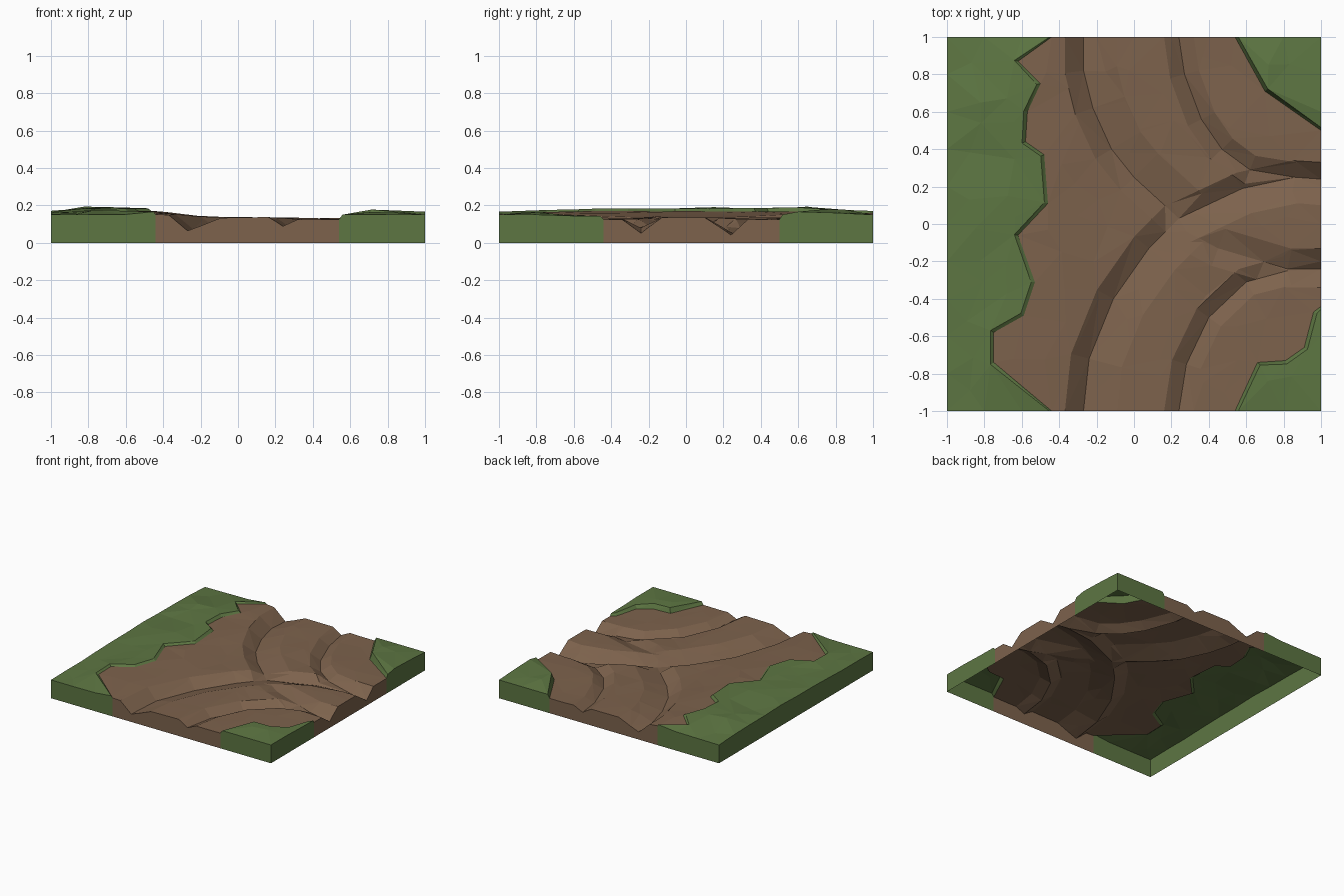
import bpy, bmesh, random
from mathutils import Vector, noise
from mathutils.geometry import delaunay_2d_cdt, intersect_point_line

if "Cube" in bpy.data.objects:
    bpy.data.objects.remove(bpy.data.objects["Cube"])

random.seed(4)
V = Vector

# Grass borders (grass lies on the side given by the sign: +1 left of travel)
GRASS = [
    ([(-.44, 1), (-.62, .87), (-.5, .75), (-.57, .6), (-.58, .44), (-.48, .37), (-.46, .11), (-.62, -.06),
      (-.53, -.31), (-.59, -.49), (-.75, -.58), (-.75, -.74), (-.44, -1)], -1, [(-1, -1), (-1, 1)]),
    ([(.54, 1), (.7, .71), (1, .5)], 1, [(1, 1)]),
    ([(.54, -1), (.66, -.74), (.81, -.73), (.91, -.66), (.96, -.47), (1, -.44)], -1, [(1, -1)]),
]
# Wheel ruts: centre line, start depth, end depth, width left, width right of travel
RUTS = [
    ([(-.27, 1), (-.27, .82), (-.22, .62), (-.12, .4), (0, .25), (.24, .03)], .08, .045, .18, .1),
    ([(-.27, -1), (-.24, -.72), (-.11, -.4), (.08, -.13), (.24, .03)], .08, .045, .1, .18),
    ([(.24, .03), (.58, .19), (.86, .25), (1, .24)], .05, .09, .09, .14),
    ([(.24, 1), (.27, .8), (.36, .56), (.47, .4), (.62, .29), (.86, .25)], .045, .05, .08, .08),
    ([(.24, -1), (.28, -.75), (.4, -.5), (.6, -.31), (.82, -.25)], .045, .05, .08, .08),
    ([(.28, -.04), (.45, -.13), (.82, -.24), (1, -.24)], 0, .08, .11, .1),
]
# Grass hills: x, y, height
HILLS = [(-1, -1, .15), (-.5, -1, .152), (-.75, -1, .15), (-.85, -.75, .16), (-1, -.7, .152), (-1, -.4, .16),
         (-.62, -.3, .182), (-.8, .1, .188), (-.55, .2, .185), (-1, .4, .165), (-1, 0, .165), (-.75, .6, .192),
         (-1, .75, .16), (-.75, 1, .152), (-1, 1, .15), (-.5, 1, .155), (.6, .98, .15), (.7, .8, .176),
         (.88, .6, .2), (1, .75, .16), (1, 1, .15), (.8, 1, .15), (1, .5, .15), (.6, -.97, .15),
         (.8, -1, .15), (.85, -.85, .165), (1, -.75, .15), (1, -1, .15), (1, -.5, .142)]
LIP = .02


def nearest(p, line):
    """Distance, side and parameter of p along a polyline."""
    best = (9, 1, 0)
    for i in range(len(line) - 1):
        a, b = V(line[i]), V(line[i + 1])
        q, t = intersect_point_line(p, a, b)
        t = min(1, max(0, t))
        off = p - a.lerp(b, t)
        if off.length < best[0] - 1e-6:
            d = b - a
            best = (off.length, 1 if d.x * (p.y - a.y) - d.y * (p.x - a.x) > 0 else -1, (i + t) / (len(line) - 1))
    return best


def offset(line, dist):
    """Parallel polyline to the left; ends on the tile edge stay there."""
    out = []
    for i, p in enumerate(line):
        d = (V(line[min(i + 1, len(line) - 1)]) - V(line[max(i - 1, 0)])).normalized()
        q = V(p) + V((-d.y, d.x)) * dist
        for k in (0, 1):
            if abs(p[k]) == 1:
                q[k] = p[k]
            q[k] = min(1, max(-1, q[k]))
        out.append(tuple(q))
    return out


def inside(p, poly):
    hit = False
    for (x1, y1), (x2, y2) in zip(poly, poly[1:] + poly[:1]):
        if (y1 > p.y) != (y2 > p.y) and p.x < x1 + (p.y - y1) * (x2 - x1) / (y2 - y1):
            hit = not hit
    return hit


def is_grass(p):
    return any(inside(p, line + corners) for line, s, corners in GRASS)


def clamp(x):
    return min(1, max(0, x))


def height(p):
    # Road bed: higher to the left, lower in the two right corners
    rise = clamp((-p.x - .15) / .3) * (1 - .4 * abs(p.y) ** 3)
    corner = clamp((p.x - .2) / .15) * clamp((abs(p.y) - .2) / .15)
    dirt = .135 + .034 * rise - .012 * corner + .007 * noise.noise(V((p.x * 3, p.y * 3, 1)))
    cut = 0
    for line, d0, d1, wl, wr in RUTS:
        d, side, t = nearest(p, line)
        cut = max(cut, (d0 + (d1 - d0) * t) * (1 - d / (wl if side > 0 else wr)))
    dirt -= cut
    # Points on the tile rim are nudged inward before the grass test
    if not (is_grass(p * .999) or is_grass(p)):
        return dirt
    w = [1 / ((p - V(h[:2])).length_squared + .002) ** 2 for h in HILLS]
    grass = sum(a * h[2] for a, h in zip(w, HILLS)) / sum(w)
    if max(abs(p.x), abs(p.y)) < .9:
        grass += .01 * noise.noise(V((p.x * 5, p.y * 5, 3)))
    near = min(nearest(p, g[0])[0] for g in GRASS)
    if near < .06:
        grass = max(grass, dirt + .013)
    return dirt + (grass - dirt) * min(1, near / (LIP * .4))


# Plan layout: tile outline, grass borders, rut lines and scattered points
pts, edges = [], []


def add_line(line, closed=False):
    n = len(pts)
    pts.extend(V(p) for p in line)
    edges.extend((n + i, n + i + 1) for i in range(len(line) - 1))
    if closed:
        edges.append((n + len(line) - 1, n))


ring = [-1 + .2 * i for i in range(10)]
add_line([(t, -1) for t in ring] + [(1, t) for t in ring] + [(-t, 1) for t in ring] + [(-1, -t) for t in ring], True)
for line, s, _ in GRASS:
    add_line(line)
    add_line(offset(line, s * LIP))
for line, d0, d1, wl, wr in RUTS:
    for o in (0, wl, -wr):
        add_line(offset(line, o))
for i in range(11):
    for j in range(11):
        p = V((-.85 + .17 * i + random.uniform(-.05, .05), -.85 + .17 * j + random.uniform(-.05, .05)))
        if max(abs(p.x), abs(p.y)) < .96 and min(nearest(p, r[0])[0] for r in RUTS + GRASS) > .06:
            pts.append(p)
co, _, tris, *_ = delaunay_2d_cdt(pts, edges, [], 0, 1e-4)


def build(name, want_grass, color):
    bm = bmesh.new()
    vs = [bm.verts.new((p.x, p.y, height(p))) for p in co]
    for t in tris:
        c = sum((co[i] for i in t), V((0, 0))) / 3
        if is_grass(c) == want_grass:
            f = bm.faces.new([vs[i] for i in t])
            f.normal_update()
            if f.normal.z < 0:
                f.normal_flip()
    # Vertical skirt around the tile edge, open underneath
    rim = [e for e in bm.edges if e.is_boundary and any(
        all(abs(v.co[k] - s) < 1e-3 for v in e.verts) for k in (0, 1) for s in (-1, 1))]
    new = bmesh.ops.extrude_edge_only(bm, edges=rim)["geom"]
    for v in new:
        if isinstance(v, bmesh.types.BMVert):
            v.co.z = 0
    for f in new:
        if isinstance(f, bmesh.types.BMFace):
            f.normal_update()
            if f.normal.dot(f.calc_center_median() * V((1, 1, 0))) < 0:
                f.normal_flip()
    bmesh.ops.delete(bm, geom=[v for v in bm.verts if not v.link_faces], context='VERTS')
    me = bpy.data.meshes.new(name)
    bm.to_mesh(me)
    bm.free()
    mat = bpy.data.materials.new(name)
    mat.diffuse_color = color
    mat.use_nodes = True
    mat.node_tree.nodes["Principled BSDF"].inputs["Base Color"].default_value = mat.diffuse_color
    me.materials.append(mat)
    bpy.context.collection.objects.link(bpy.data.objects.new(name, me))


build("dirt_road", False, (.205, .123, .073, 1))
build("grass_banks", True, (.11, .182, .055, 1))
